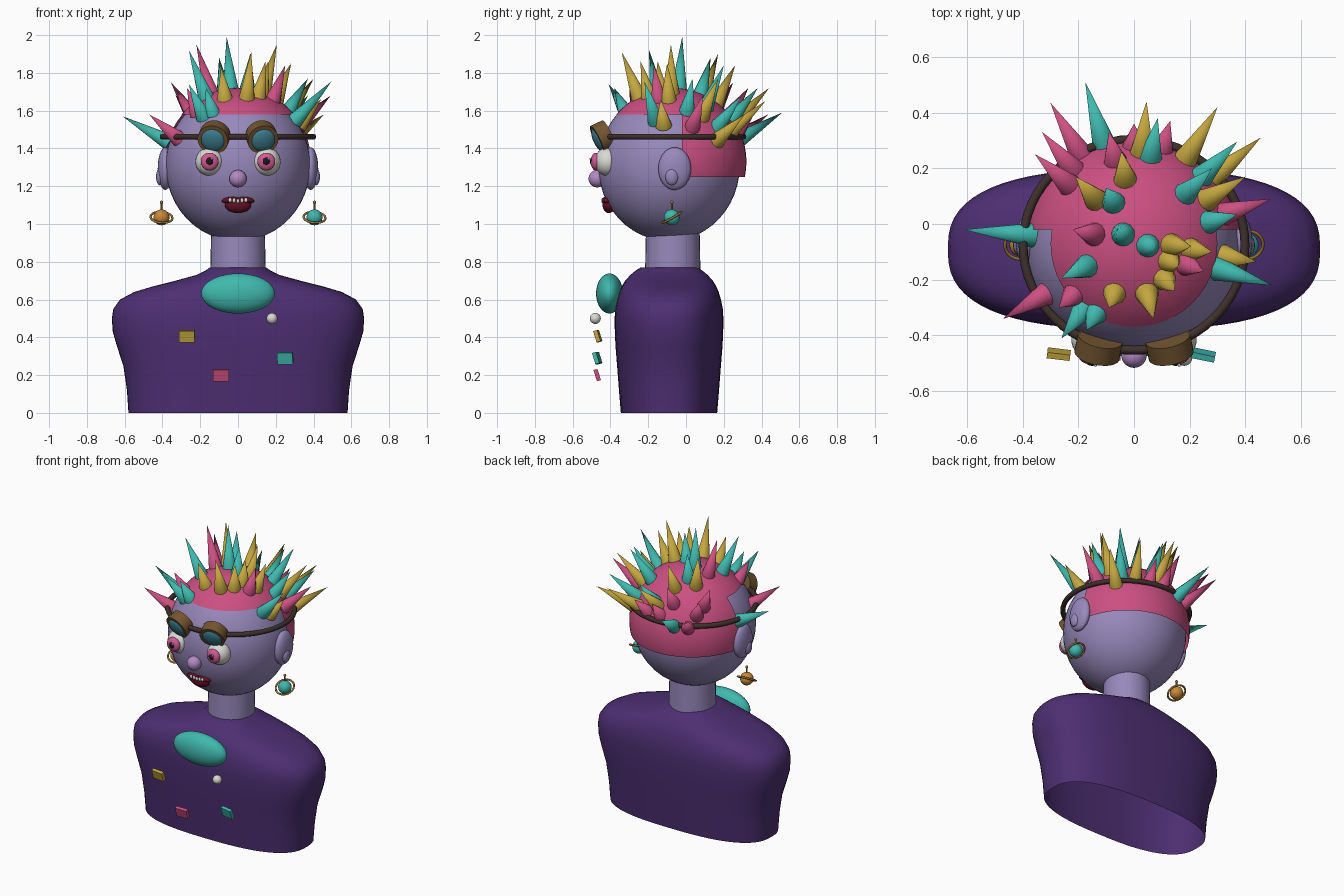
import bpy, bmesh, math
from mathutils import Vector, Matrix, Euler

if "Cube" in bpy.data.objects:
    bpy.data.objects.remove(bpy.data.objects["Cube"])

COL = dict(skin=(.31, .25, .50), pink=(.60, .08, .22), teal=(.05, .48, .42), gold=(.55, .38, .05),
           purple=(.075, .028, .17), brown=(.05, .03, .025), tan=(.17, .09, .03), white=(.7, .7, .66),
           nose=(.45, .25, .55), lip=(.12, .005, .02), black=(.01, .01, .01), lens=(.05, .22, .30),
           orange=(.6, .25, .04), iris=(.65, .1, .3), brass=(.35, .2, .04))
MATS = {}
for k, c in COL.items():
    MATS[k] = bpy.data.materials.new(k)
    MATS[k].diffuse_color = (*c, 1)


def finish(name, bm, col, smooth=True):
    me = bpy.data.meshes.new(name)
    bm.to_mesh(me)
    bm.free()
    for p in me.polygons:
        p.use_smooth = smooth
    me.materials.append(MATS[col])
    ob = bpy.data.objects.new(name, me)
    bpy.context.collection.objects.link(ob)
    return ob


def xform(loc, scale=(1, 1, 1), rot=(0, 0, 0)):
    return Matrix.LocRotScale(Vector(loc), Euler(rot), Vector(scale))


def ball(name, loc, r, col, rot=(0, 0, 0), seg=32):
    r = (r, r, r) if isinstance(r, (int, float)) else r
    bm = bmesh.new()
    bmesh.ops.create_uvsphere(bm, u_segments=seg, v_segments=seg // 2, radius=1, matrix=xform(loc, r, rot))
    return finish(name, bm, col)


def cyl(name, loc, r1, r2, depth, col, rot=(0, 0, 0), seg=32):
    bm = bmesh.new()
    bmesh.ops.create_cone(bm, cap_ends=True, segments=seg, radius1=r1, radius2=r2, depth=depth,
                          matrix=xform(loc, rot=rot))
    ob = finish(name, bm, col)
    ob.data.set_sharp_from_angle(angle=math.radians(40))
    return ob


def box(name, loc, size, col, rot):
    bm = bmesh.new()
    bmesh.ops.create_cube(bm, size=1, matrix=xform(loc, size, rot))
    return finish(name, bm, col, False)


def torus(name, loc, rx, ry, r, col, rot=(0, 0, 0), n=64, m=10):
    bm = bmesh.new()
    M = xform(loc, rot=rot)
    rings = []
    for i in range(n):
        a = 2 * math.pi * i / n
        rings.append([bm.verts.new(M @ Vector(((rx + r * math.cos(b)) * math.cos(a),
                                               (ry + r * math.cos(b)) * math.sin(a), r * math.sin(b))))
                      for b in (2 * math.pi * j / m for j in range(m))])
    for i in range(n):
        p, q = rings[i], rings[(i + 1) % n]
        for j in range(m):
            bm.faces.new((p[j], q[j], q[(j + 1) % m], p[(j + 1) % m]))
    return finish(name, bm, col)


# torso: lofted superellipse rings (z, half width, half depth), open underneath
rings = [(0, .58, .255), (.12, .588, .265), (.25, .607, .275), (.35, .64, .283), (.43, .663, .287),
         (.50, .668, .288), (.55, .66, .285), (.60, .625, .275), (.64, .55, .263), (.67, .45, .25),
         (.70, .33, .232), (.73, .22, .205), (.755, .17, .175), (.77, .15, .15)]
bm, N, prev = bmesh.new(), 64, None
for z, rx, ry in rings:
    row = []
    for i in range(N):
        c, s = math.cos(2 * math.pi * i / N), math.sin(2 * math.pi * i / N)
        e = 2 / 2.6
        row.append(bm.verts.new((rx * math.copysign(abs(c) ** e, c),
                                 -.09 + ry * math.copysign(abs(s) ** e, s), z)))
    if prev:
        for i in range(N):
            bm.faces.new((prev[i], prev[(i + 1) % N], row[(i + 1) % N], row[i]))
    prev = row
bm.faces.new(prev)
finish("torso", bm, "purple").data.set_sharp_from_angle(angle=math.radians(60))

# neck and head
cyl("neck", (0, -.07, .83), .148, .142, .30, "skin")
ball("head", (0, -.09, 1.31), (.383, .375, .4), "skin", seg=48)
ball("nose", (0, -.47, 1.24), .046, "nose")

# hair shell: crown above the brow line and a panel behind the ears
HC, HR = Vector((0, -.07, 1.33)), .39


def shell(name, cuts):
    bm = bmesh.new()
    bmesh.ops.create_uvsphere(bm, u_segments=48, v_segments=32, radius=HR, matrix=Matrix.Translation(HC))
    for co, no in cuts:
        bmesh.ops.bisect_plane(bm, geom=bm.verts[:] + bm.edges[:] + bm.faces[:], plane_co=co,
                               plane_no=no, clear_inner=True)
    return finish(name, bm, "pink")


shell("hair_crown", [((0, 0, 1.58), (0, 0, 1))])
shell("hair_back", [((0, 0, 1.25), (0, 0, 1)), ((0, -.02, 0), (0, 1, 0)), ((0, 0, 1.58), (0, 0, -1))])

# hair spikes by colour: tip positions, bases follow from the hair shell
TIPS = {
    "teal": [(-.61, -.02, 1.57), (-.26, -.41, 1.74), (-.17, -.38, 1.72), (-.175, .51, 1.59),
             (-.06, -.02, 1.99), (.065, -.08, 1.9), (-.26, -.195, 1.92), (-.1, .13, 1.88),
             (.495, -.22, 1.755), (.37, .035, 1.77), (.28, .2, 1.84), (.37, .295, 1.68), (.085, .38, 1.72)],
    "pink": [(-.47, -.34, 1.58), (-.27, -.3, 1.72), (-.22, -.02, 1.95), (-.33, .33, 1.68),
             (-.3, .435, 1.58), (-.355, .25, 1.75), (-.09, .33, 1.72), (0, .36, 1.6),
             (.13, .37, 1.6), (.25, -.17, 1.84), (.49, .09, 1.68)],
    "gold": [(.07, -.34, 1.91), (-.09, -.3, 1.83), (.145, -.24, 1.86), (.16, -.15, 1.86),
             (.205, -.08, 1.95), (.28, -.1, 1.85), (.44, -.135, 1.66), (.40, .17, 1.77),
             (.455, .31, 1.58), (.3, .42, 1.65), (.045, .44, 1.72), (-.045, .26, 1.84), (-.21, .17, 1.9)]}
for col, tips in TIPS.items():
    for i, t in enumerate(tips):
        tip = Vector(t)
        base = HC + (tip - Vector((0, -.07, 1.40))).normalized() * (HR - .012)
        d = tip - base
        bm = bmesh.new()
        R = d.to_track_quat('Z', 'Y').to_matrix().to_4x4()
        bmesh.ops.create_cone(bm, cap_ends=True, segments=12, radius1=.044, radius2=0, depth=d.length,
                              matrix=Matrix.Translation((tip + base) / 2) @ R)
        ob = finish(f"spike_{col}_{i}", bm, col)
        ob.data.set_sharp_from_angle(angle=math.radians(50))

# paired parts: eyes, ears, goggle cups, earrings
for s, side in ((-1, "left"), (1, "right")):
    x = .15 * s
    ball(f"eyeball_{side}", (x, -.415, 1.33), (.075, .07, .075), "white")
    ball(f"iris_{side}", (x, -.478, 1.33), (.047, .026, .047), "iris")
    ball(f"pupil_{side}", (x, -.499, 1.332), (.02, .01, .02), "black", seg=16)
    ball(f"eye_glint_{side}", (x + .012, -.506, 1.345), .006, "white", seg=8)
    ball(f"ear_{side}", (.385 * s, -.06, 1.293), (.04, .087, .113), "skin")
    ball(f"ear_inner_{side}", (.414 * s, -.075, 1.25), (.02, .035, .045), "skin", seg=16)
    tilt = (math.radians(25), 0, math.radians(12 * s))
    cyl(f"goggle_cup_{side}", (.127 * s, -.44, 1.46), .082, .082, .07, "tan",
        rot=(math.radians(90 + 25), 0, math.radians(12 * s)))
    ball(f"goggle_lens_{side}", (.133 * s, -.464, 1.445), (.064, .025, .066), "lens", rot=tilt)
    e = Vector((.405 * s, -.075, 1.035))
    ball(f"earring_planet_{side}", e, .042, "orange" if s < 0 else "teal", seg=24)
    torus(f"earring_ring_{side}", e, .058, .058, .006, "brass", rot=(.52, .08, 0), n=32, m=8)
    cyl(f"earring_post_{side}", e + Vector((0, 0, .058)), .005, .005, .045, "brass", seg=8)
    ball(f"earring_stud_{side}", e + Vector((0, 0, .08)), .009, "brass", seg=12)

# goggle strap around the head
torus("goggle_strap", (0, -.075, 1.462), .398, .378, .016, "brown")

# mouth: two upper lip lobes, lower lip and a row of teeth
for s, side in ((-1, "left"), (1, "right")):
    ball(f"upper_lip_{side}", (.04 * s, -.417, 1.128), (.047, .028, .017), "lip", rot=(0, .15 * s, 0), seg=20)
ball("lower_lip", (0, -.408, 1.1), (.07, .034, .042), "lip", seg=24)
for i in range(5):
    ball(f"tooth_{i}", ((i - 2) * .021, -.441, 1.122 + .002 * abs(i - 2)), (.01, .008, .012), "white", seg=10)

# chest ornaments
ball("brooch", (0, -.405, .632), (.195, .071, .106), "teal", seg=40)
ball("pearl", (.18, -.48, .5), .029, "white", seg=20)
for name, loc, col, yaw in (("gold", (-.27, -.467, .406), "gold", -.12), ("teal", (.25, -.47, .29), "teal", -.2),
                            ("pink", (-.09, -.47, .2), "pink", 0)):
    box(f"patch_{name}", loc, (.083, .022, .062), col, (.3, 0, yaw))

for m in bpy.data.materials:
    if m.users and not m.is_grease_pencil:
        m.use_nodes = True
        m.node_tree.nodes["Principled BSDF"].inputs["Base Color"].default_value = m.diffuse_color
